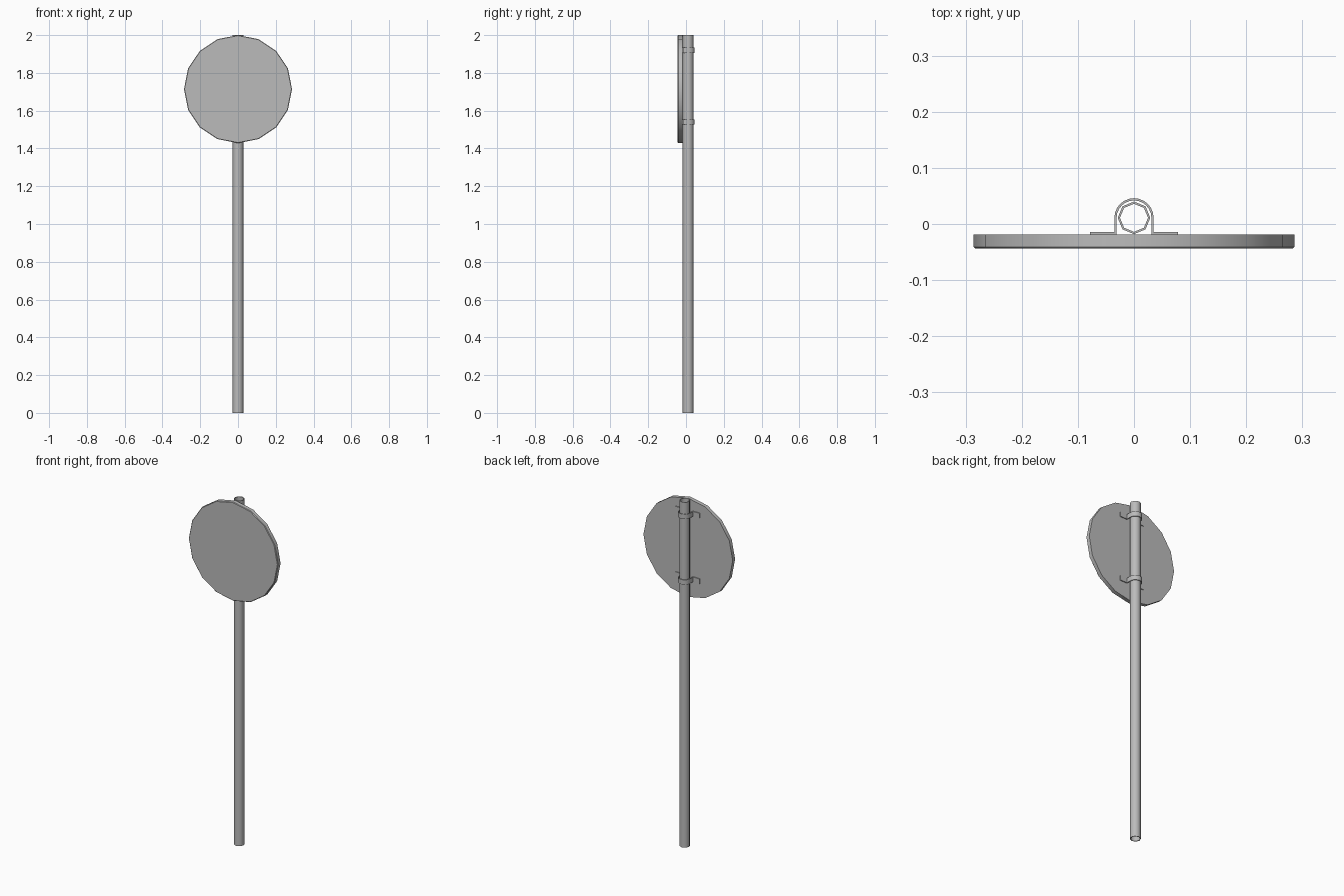
import bpy
import bmesh
from math import sin, cos, pi, radians

cube = bpy.data.objects.get("Cube")
if cube:
    bpy.data.objects.remove(cube, do_unlink=True)

GREY = (0.5, 0.5, 0.5, 1)
metal = bpy.data.materials.new("grey metal")
metal.use_nodes = True
metal.diffuse_color = GREY
metal.node_tree.nodes["Principled BSDF"].inputs["Base Color"].default_value = GREY

POLE_Y = 0.011      # pole axis
PLATE_BACK = -0.019
PLATE_FRONT = -0.044
PLATE_R = 0.286


def finish(name, bm, angle):
    """Turn a bmesh into a named, smooth-shaded object."""
    bmesh.ops.recalc_face_normals(bm, faces=bm.faces)
    mesh = bpy.data.meshes.new(name)
    bm.to_mesh(mesh)
    bm.free()
    obj = bpy.data.objects.new(name, mesh)
    bpy.context.collection.objects.link(obj)
    mesh.materials.append(metal)
    bpy.ops.object.select_all(action="DESELECT")
    obj.select_set(True)
    bpy.context.view_layer.objects.active = obj
    bpy.ops.object.shade_smooth_by_angle(angle=radians(angle))
    return obj


def bridge(bm, loops, closed):
    """Join successive vertex rings with quads."""
    pairs = list(zip(loops, loops[1:]))
    if closed:
        pairs.append((loops[-1], loops[0]))
    for a, b in pairs:
        n = len(a)
        for i in range(n):
            j = (i + 1) % n
            bm.faces.new((a[i], a[j], b[j], b[i]))


# Hollow eight-sided pole, open at both ends
bm = bmesh.new()
rings = []
for r, z in ((0.029, 0), (0.029, 2), (0.025, 2), (0.025, 0)):
    rings.append([bm.verts.new((r * cos(i * pi / 4), POLE_Y + r * sin(i * pi / 4), z))
                  for i in range(8)])
bridge(bm, rings, True)
finish("pole", bm, 50)

# Sixteen-sided sign plate with a small chamfer round the front
bm = bmesh.new()
rings = []
for r, y in ((PLATE_R, PLATE_BACK), (PLATE_R, PLATE_FRONT + 0.003),
             (PLATE_R - 0.003, PLATE_FRONT)):
    rings.append([bm.verts.new((r * sin(i * pi / 8), y, 2 - PLATE_R + r * cos(i * pi / 8)))
                  for i in range(16)])
bridge(bm, rings, False)
bm.faces.new(rings[0])
bm.faces.new(rings[-1])
finish("sign_plate", bm, 30)


def strap_line(r, foot_y):
    """Half hoop round the pole with a flat foot on each side."""
    arc = [(r * cos(i * pi / 12), POLE_Y + r * sin(i * pi / 12)) for i in range(13)]
    right = [(0.078, foot_y), (r, foot_y)]
    left = [(-x, y) for x, y in reversed(right)]
    return right + arc + left


# Two clamps holding the plate to the pole
for name, z in (("upper_clamp", 1.92), ("lower_clamp", 1.54)):
    bm = bmesh.new()
    outline = strap_line(0.035, PLATE_BACK + 0.005) + strap_line(0.031, PLATE_BACK)[::-1]
    rings = [[bm.verts.new((x, y, z + dz)) for x, y in outline] for dz in (-0.014, 0.014)]
    bridge(bm, rings, False)
    half = len(outline) // 2
    for ring in rings:
        for i in range(half - 1):
            bm.faces.new((ring[i], ring[i + 1], ring[-2 - i], ring[-1 - i]))
    finish(name, bm, 30)
